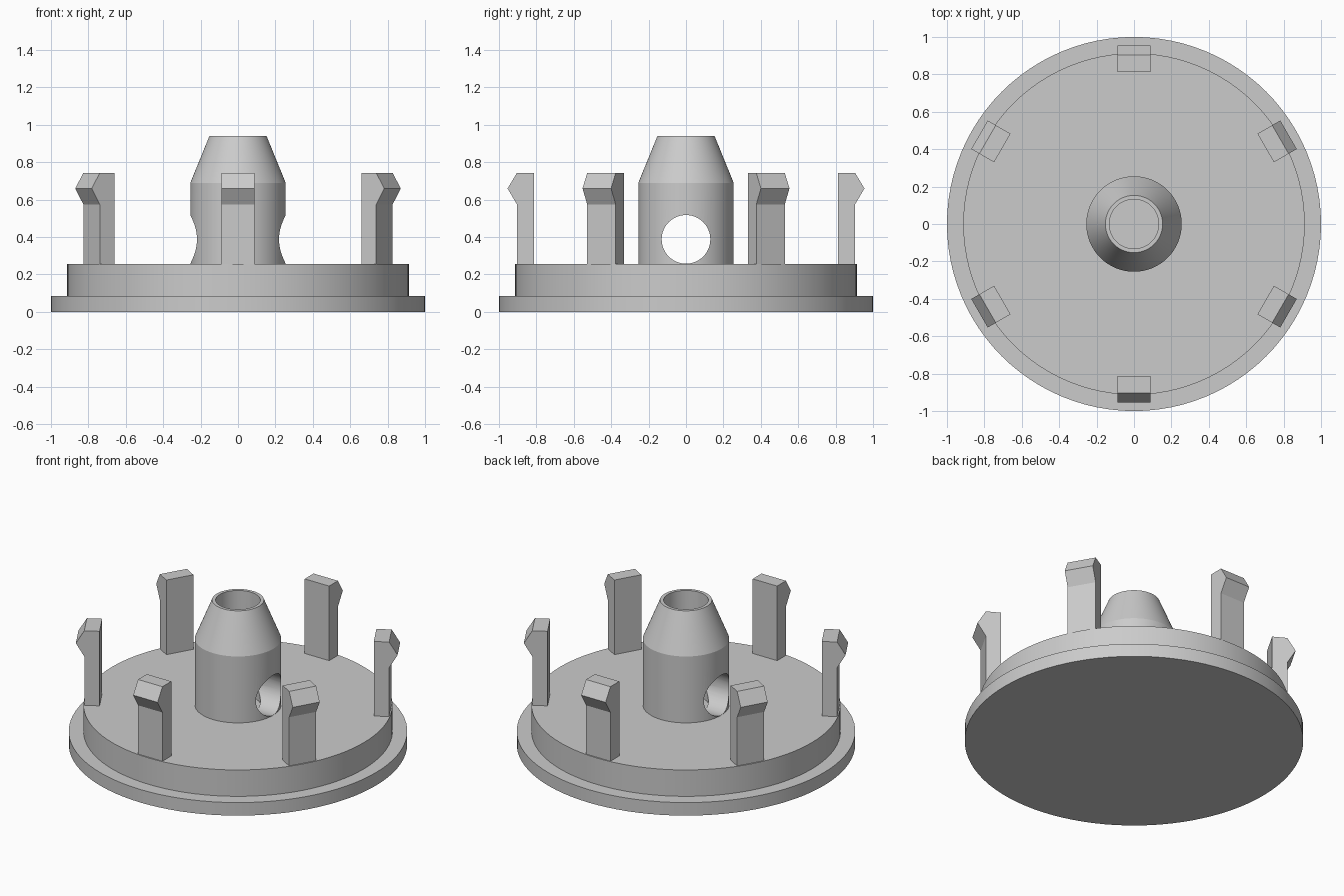
import bpy, bmesh, math
from mathutils import Matrix

if "Cube" in bpy.data.objects:
    bpy.data.objects.remove(bpy.data.objects["Cube"])

grey = bpy.data.materials.new("light_grey")
grey.diffuse_color = (0.6, 0.6, 0.6, 1)
grey.use_nodes = True
grey.node_tree.nodes["Principled BSDF"].inputs["Base Color"].default_value = grey.diffuse_color

FLOOR = 0.257          # top of the base plug


def finish(name, bm, smooth=True):
    """Turn a bmesh into a shaded, coloured object."""
    bmesh.ops.recalc_face_normals(bm, faces=bm.faces)
    mesh = bpy.data.meshes.new(name)
    bm.to_mesh(mesh)
    bm.free()
    mesh.materials.append(grey)
    ob = bpy.data.objects.new(name, mesh)
    bpy.context.collection.objects.link(ob)
    if smooth:
        shade(ob)
    return ob


def shade(ob):
    bpy.ops.object.select_all(action='DESELECT')
    ob.select_set(True)
    bpy.context.view_layer.objects.active = ob
    bpy.ops.object.shade_smooth_by_angle(angle=math.radians(20))


def lathe(name, profile, closed, steps=96, smooth=True):
    """Revolve (radius, z) points around z; cap open ends."""
    bm = bmesh.new()
    rings = []
    for r, z in profile:
        rings.append([bm.verts.new((r * math.cos(a), r * math.sin(a), z))
                      for a in (2 * math.pi * i / steps for i in range(steps))])
    pairs = list(zip(rings, rings[1:]))
    if closed:
        pairs.append((rings[-1], rings[0]))
    else:
        bm.faces.new(rings[0])
        bm.faces.new(rings[-1])
    for a, b in pairs:
        for i in range(steps):
            j = (i + 1) % steps
            bm.faces.new((a[i], a[j], b[j], b[i]))
    return finish(name, bm, smooth)


# Flanged round base
lathe("base", [(1, 0), (1, 0.085), (0.913, 0.085), (0.913, FLOOR)], closed=False)

# Hollow centre post with tapered top, sunk slightly into the base
post = lathe("center_post", [(0.255, FLOOR - 0.03), (0.255, 0.69), (0.153, 0.94),
                             (0.132, 0.94), (0.132, FLOOR - 0.03)],
             closed=True, smooth=False)

# Cross hole through the post along x
bm = bmesh.new()
bmesh.ops.create_cone(bm, cap_ends=True, segments=64, radius1=0.13, radius2=0.13, depth=1,
                      matrix=Matrix.Translation((0, 0, 0.388)) @ Matrix.Rotation(math.pi / 2, 4, 'Y'))
cutter = finish("cross_hole_cutter", bm, smooth=False)
cutter.hide_render = True
mod = post.modifiers.new("cross_hole", 'BOOLEAN')
mod.operation = 'DIFFERENCE'
mod.solver = 'EXACT'
mod.object = cutter
bpy.ops.object.select_all(action='DESELECT')
post.select_set(True)
bpy.context.view_layer.objects.active = post
bpy.ops.object.modifier_apply(modifier=mod.name)
bpy.data.objects.remove(cutter)
shade(post)

# Six snap clips with outward hooked heads
clip = [(0.813, FLOOR - 0.01), (0.904, FLOOR - 0.01), (0.904, 0.575),
        (0.954, 0.66), (0.904, 0.743), (0.813, 0.743)]
for k in range(6):
    bm = bmesh.new()
    side = bm.faces.new([bm.verts.new((r, -0.088, z)) for r, z in clip])
    ext = bmesh.ops.extrude_face_region(bm, geom=[side], use_keep_orig=True)
    bmesh.ops.translate(bm, vec=(0, 0.176, 0),
                        verts=[g for g in ext["geom"] if isinstance(g, bmesh.types.BMVert)])
    bm.transform(Matrix.Rotation(math.radians(30 + 60 * k), 4, 'Z'))
    finish(f"snap_clip_{k + 1}", bm, smooth=False)
